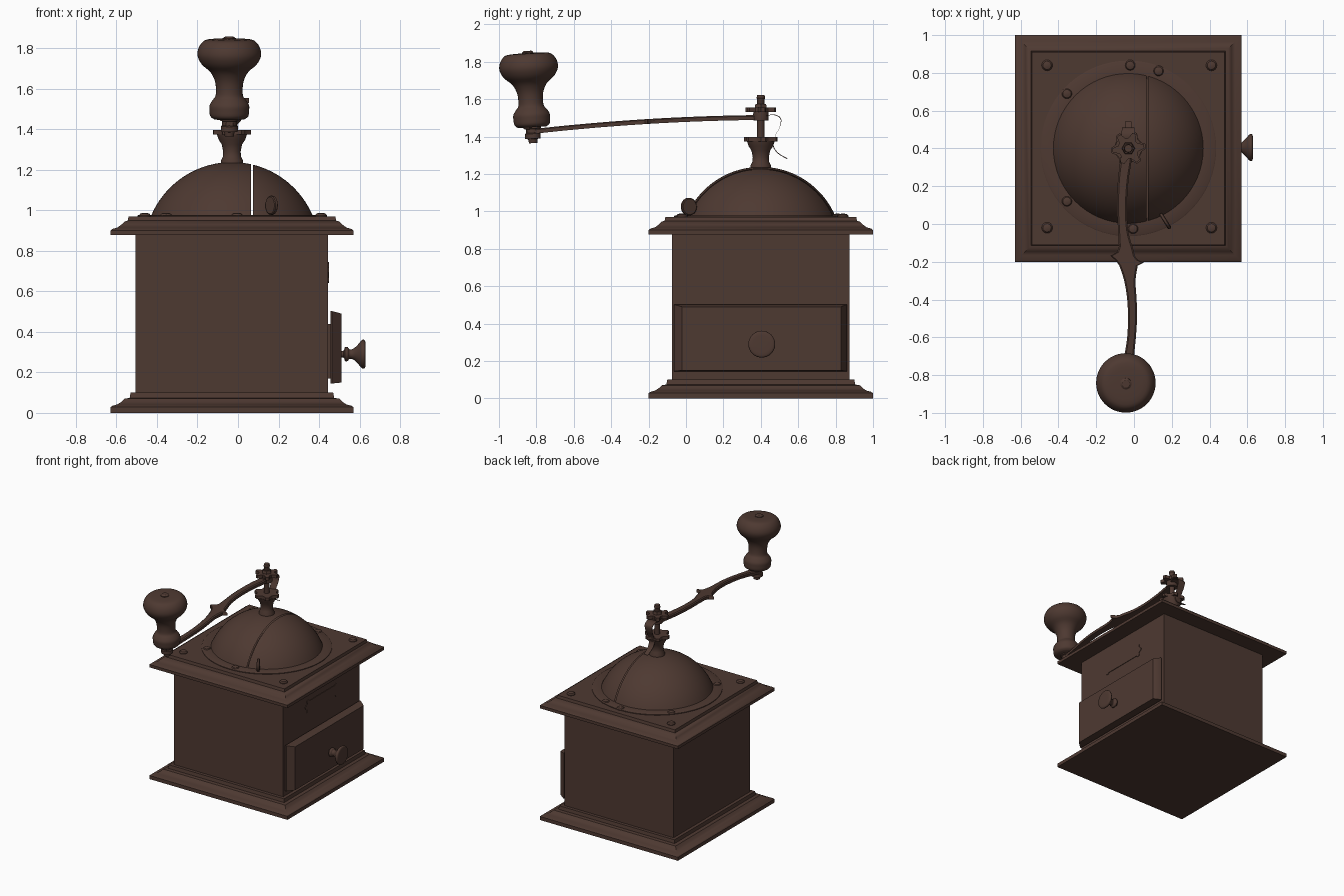
import bpy, bmesh, math
from mathutils import Matrix, Vector

if "Cube" in bpy.data.objects:
    bpy.data.objects.remove(bpy.data.objects["Cube"])

CX, CY = -0.03, 0.40          # axis of the mill box
mat = bpy.data.materials.new("dark brown")
mat.diffuse_color = (0.076, 0.041, 0.031, 1)
mat.use_nodes = True
mat.node_tree.nodes["Principled BSDF"].inputs["Base Color"].default_value = mat.diffuse_color


def finish(name, bm, matrix=None):
    bmesh.ops.recalc_face_normals(bm, faces=bm.faces)
    me = bpy.data.meshes.new(name)
    bm.to_mesh(me)
    bm.free()
    me.materials.append(mat)
    ob = bpy.data.objects.new(name, me)
    if matrix:
        ob.matrix_world = matrix
    bpy.context.collection.objects.link(ob)
    return ob


def loft(rings, caps=True, closed=False):
    """Skin a list of equal-length point rings."""
    bm = bmesh.new()
    vs = [[bm.verts.new(p) for p in r] for r in rings]
    n = len(vs[0])
    pairs = list(zip(vs, vs[1:])) + ([(vs[-1], vs[0])] if closed else [])
    for a, b in pairs:
        for i in range(n):
            j = (i + 1) % n
            bm.faces.new((a[i], a[j], b[j], b[i]))
    if caps and not closed:
        bm.faces.new(vs[0])
        bm.faces.new(vs[-1])
    return bm


def circle(r, z, n):
    return [(r * math.cos(2 * math.pi * i / n), r * math.sin(2 * math.pi * i / n), z) for i in range(n)]


def lathe(name, profile, matrix, n=40):
    return finish(name, loft([circle(r, z, n) for r, z in profile]), matrix)


def square_stack(name, profile):
    rings = [[(CX + sx * h, CY + sy * h, z) for sx, sy in ((-1, -1), (1, -1), (1, 1), (-1, 1))]
             for h, z in profile]
    return finish(name, loft(rings))


def star(name, r1, r2, z0, z1, points=6):
    n = points * 4
    ring = lambda z: [((r1 if i % 4 < 2 else r2) * math.cos(2 * math.pi * i / n),
                       (r1 if i % 4 < 2 else r2) * math.sin(2 * math.pi * i / n), z) for i in range(n)]
    return finish(name, loft([ring(z0), ring(z1)]), Matrix.Translation((CX, CY, 0)))


def spline(pts, steps=5):
    """Smooth curve through points of any dimension."""
    out = []
    for k in range(len(pts) - 1):
        p = [pts[max(0, min(len(pts) - 1, k + d))] for d in (-1, 0, 1, 2)]
        for s in range(steps):
            t = s / steps
            out.append(tuple(0.5 * (2 * b + (c - a) * t + (2 * a - 5 * b + 4 * c - d) * t * t
                                    + (3 * b - a - 3 * c + d) * t ** 3) for a, b, c, d in zip(*p)))
    return out + [tuple(pts[-1])]


axis = Matrix.Translation((CX, CY, 0))

# Box, moulded base and moulded lid
square_stack("base_moulding", [(0.60, 0), (0.60, 0.028), (0.59, 0.035), (0.565, 0.042), (0.545, 0.055),
                               (0.53, 0.07), (0.505, 0.074), (0.50, 0.10), (0.47, 0.10)])
square_stack("box_body", [(0.475, 0.09), (0.475, 0.885)])
square_stack("lid_moulding", [(0.60, 0.877), (0.60, 0.900), (0.59, 0.908), (0.565, 0.915), (0.545, 0.930),
                              (0.53, 0.945), (0.515, 0.949), (0.51, 0.970)])

# Dome with a narrow see-through slot, on a thin flange
lathe("dome_flange", [(0.465, 0.965), (0.465, 0.975), (0.46, 0.978), (0.39, 0.978)], axis, 64)
R, ZC = 0.433, 0.805
ANG = [math.radians(22.5 + 67.3 * i / 18) for i in range(19)]
shell = [(R * math.cos(a), ZC + R * math.sin(a)) for a in ANG]
inner = [(0.97 * R * math.cos(a), ZC + 0.97 * R * math.sin(a)) for a in reversed(ANG)]
bm = loft([circle(r, z, 64) for r, z in shell + inner], closed=True)
SLOT = (0.065 - CX, 0.074 - CX)
for x in SLOT:
    bmesh.ops.bisect_plane(bm, geom=bm.verts[:] + bm.edges[:] + bm.faces[:],
                           plane_co=(x, 0, 0), plane_no=(1, 0, 0))
cut = [f for f in bm.faces if SLOT[0] < f.calc_center_median().x < SLOT[1]]
bmesh.ops.delete(bm, geom=cut, context='FACES')
finish("dome", bm, axis)

# Round finger tab of the sliding dome door
tab = Vector((0.08, 0.05, 0)).normalized().to_track_quat('Z', 'Y').to_matrix().to_4x4()
lathe("dome_tab", [(0.042, -0.01), (0.047, -0.006), (0.047, 0.006), (0.042, 0.01)],
      Matrix.Translation((0.166, 0.015, 1.025)) @ tab, 24)

# Screws on the lid and flange
for i, (x, y) in enumerate([(-0.46, 0.84), (0.41, 0.84), (-0.46, -0.02), (0.41, -0.02), (-0.02, 0.84),
                            (0.13, 0.81), (-0.355, 0.69), (-0.355, 0.12), (-0.005, -0.025)]):
    lathe("screw_%d" % i, [(0.029, 0.965), (0.029, 0.975), (0.022, 0.984), (0.009, 0.988)],
          Matrix.Translation((x, y, 0)), 16)

# Neck, shaft, star nuts
lathe("neck", [(0.055, 1.225), (0.055, 1.245), (0.045, 1.265), (0.043, 1.29), (0.05, 1.325),
               (0.066, 1.35), (0.074, 1.375), (0.03, 1.38)], axis)
star("neck_star", 0.093, 0.07, 1.374, 1.397)
lathe("shaft", [(0.02, 1.37), (0.02, 1.60), (0.023, 1.605), (0.02, 1.622)], axis, 20)
lathe("shaft_collar", [(0.04, 1.485), (0.042, 1.50), (0.04, 1.53)], axis, 24)
star("hub_star", 0.085, 0.055, 1.53, 1.555)
lathe("hub_nut", [(0.035, 1.515), (0.035, 1.567), (0.03, 1.575)], axis, 6)

# Thin curved spring behind the shaft
path = spline([(0.43, 1.51), (0.47, 1.515), (0.505, 1.495), (0.50, 1.45), (0.475, 1.40), (0.465, 1.35),
               (0.49, 1.31), (0.54, 1.28)], 4)
rings = []
for i, (y, z) in enumerate(path):
    w = 0.04 * (1 - 0.6 * i / len(path))
    rings.append([(CX - w, y, z), (CX + w, y, z), (CX + w, y + 0.003, z + 0.003), (CX - w, y + 0.003, z + 0.003)])
finish("spring", loft(rings))

# Crank arm: y, left x, right x, bowed in z
arm = spline([(0.42, -0.06, 0.0), (0.32, -0.075, -0.015), (0.22, -0.086, -0.03), (0.08, -0.09, -0.038),
              (-0.04, -0.084, -0.03), (-0.12, -0.08, -0.008)], 4)
arm += [(-0.15, -0.09, 0.0), (-0.168, -0.125, 0.004), (-0.19, -0.10, 0.02), (-0.205, -0.088, 0.052)]
arm += spline([(-0.22, -0.078, 0.02), (-0.30, -0.052, 0.008), (-0.40, -0.036, 0.014), (-0.50, -0.032, 0.016),
               (-0.60, -0.036, 0.010), (-0.70, -0.052, 0.0), (-0.80, -0.075, -0.010), (-0.855, -0.06, -0.025)], 4)
rings = []
for y, a, b in arm:
    t = (0.4 - y) / 1.22
    z = 1.502 - 0.012 * t - 0.063 * t * t
    rings.append([(a, y, z - 0.013), (b, y, z - 0.013), (b, y, z + 0.007), (b - 0.008, y, z + 0.013),
                  (a + 0.008, y, z + 0.013), (a, y, z + 0.007)])
finish("crank_arm", loft(rings))

# Turned handle, leaning slightly outward
lean = Matrix.Translation((-0.043, -0.817, 1.365)) @ Matrix.Rotation(0.06, 4, 'X')
lathe("handle_pin", [(0.022, 0), (0.026, 0.022), (0.042, 0.024), (0.042, 0.05), (0.035, 0.055),
                     (0.035, 0.075), (0.046, 0.078), (0.046, 0.10)], lean, 24)
handle = spline([(0.075, 0.085), (0.094, 0.10), (0.098, 0.13), (0.097, 0.155), (0.082, 0.18), (0.068, 0.20),
                 (0.066, 0.24), (0.073, 0.28), (0.095, 0.32), (0.135, 0.355), (0.156, 0.395), (0.154, 0.43),
                 (0.138, 0.46), (0.11, 0.478), (0.04, 0.482)], 3)
lathe("handle", handle, lean, 48)
lathe("handle_cap", [(0.03, 0.475), (0.03, 0.487), (0.02, 0.494)], lean, 20)

# Drawer front with bevelled rim on the right side
def yz_rect(x, y0, y1, z0, z1):
    return [(x, y0, z0), (x, y1, z0), (x, y1, z1), (x, y0, z1)]


finish("drawer_back", loft([yz_rect(0.43, -0.04, 0.84, 0.17, 0.44), yz_rect(0.46, -0.04, 0.84, 0.17, 0.44)]))
finish("drawer_front", loft([yz_rect(0.456, -0.065, 0.86, 0.145, 0.502), yz_rect(0.465, -0.065, 0.86, 0.145, 0.502),
                             yz_rect(0.512, -0.022, 0.828, 0.15, 0.49)]))

# Drawer knob
lathe("drawer_knob", spline([(0.016, 0.50), (0.018, 0.522), (0.034, 0.528), (0.034, 0.542), (0.024, 0.55),
                             (0.026, 0.568), (0.045, 0.59), (0.068, 0.61), (0.071, 0.622), (0.06, 0.629),
                             (0.02, 0.63)], 3),
      Matrix.Translation((0, 0.405, 0.29)) @ Matrix.Rotation(math.pi / 2, 4, 'Y'), 32)

# Thin blank plate with shaped ends above the drawer
half = [(0.16, -0.04), (0.17, -0.052), (0.19, -0.045), (0.185, -0.025), (0.215, 0.0),
        (0.185, 0.025), (0.19, 0.045), (0.17, 0.052), (0.16, 0.04)]
outline = half + [(-y, -z) for y, z in half]
finish("blank_plate", loft([[(x, 0.405 + y, 0.693 + z) for y, z in outline] for x in (0.442, 0.449)]))

# Smooth shading with crisp edges
for ob in bpy.context.scene.objects:
    ob.select_set(True)
    bpy.context.view_layer.objects.active = ob
bpy.ops.object.shade_smooth_by_angle(angle=math.radians(35))
